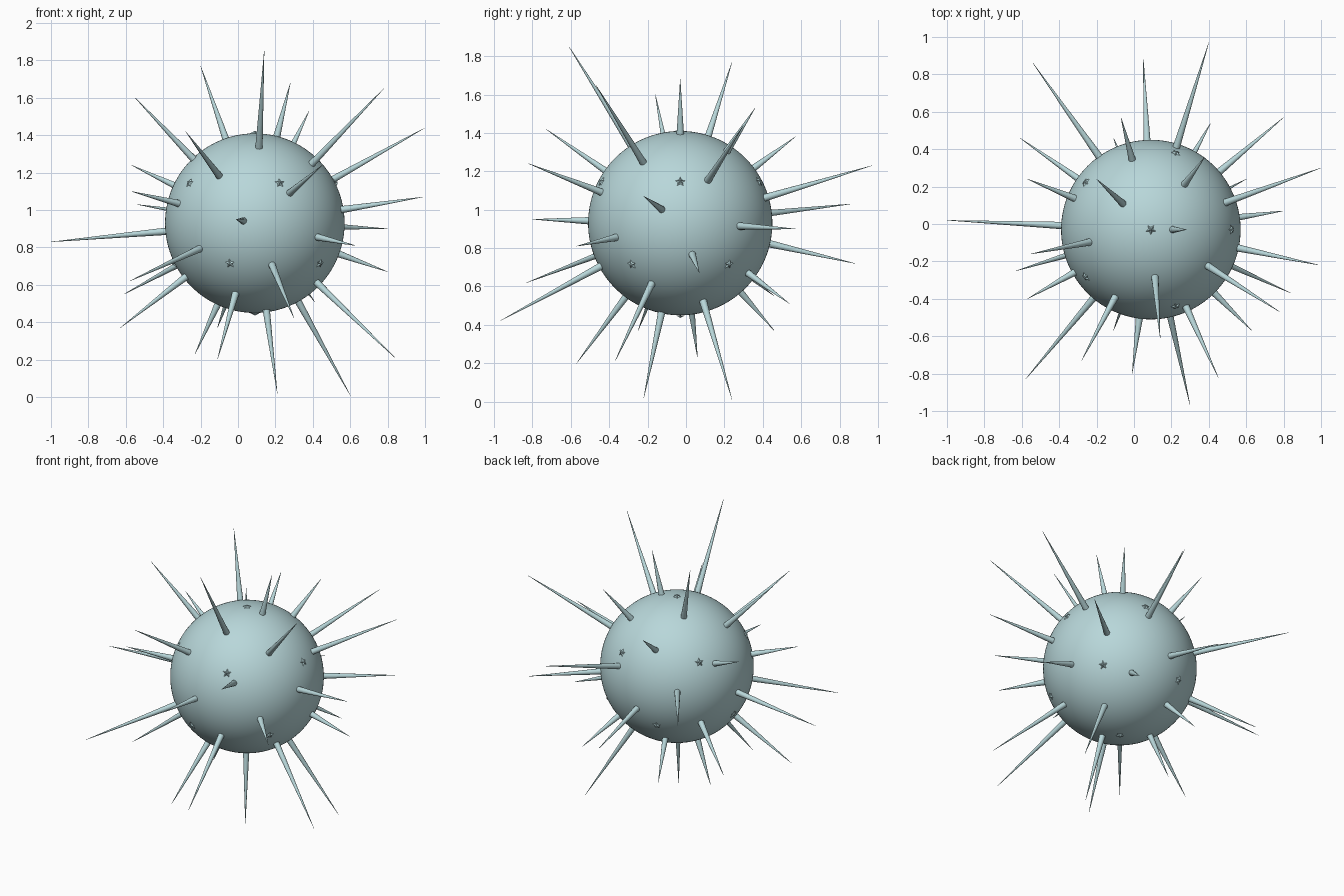
import bpy, bmesh, math
from mathutils import Vector, Matrix

cube = bpy.data.objects.get("Cube")
if cube:
    bpy.data.objects.remove(cube)

CENTRE = Vector((0.09, -0.03, 0.93))
RADIUS = 0.48

# Single pale blue-grey colour
shell = bpy.data.materials.new("pale_blue_grey")
shell.use_nodes = True
colour = (0.48, 0.68, 0.70, 1.0)
shell.diffuse_color = colour
shell.node_tree.nodes["Principled BSDF"].inputs["Base Color"].default_value = colour


def add_object(name, bm, matrix, sharp_angle):
    """Turn a bmesh into a placed, shaded object."""
    bmesh.ops.recalc_face_normals(bm, faces=bm.faces)
    mesh = bpy.data.meshes.new(name)
    bm.to_mesh(mesh)
    bm.free()
    mesh.materials.append(shell)
    obj = bpy.data.objects.new(name, mesh)
    obj.matrix_world = matrix
    bpy.context.collection.objects.link(obj)
    bpy.ops.object.select_all(action="DESELECT")
    obj.select_set(True)
    bpy.context.view_layer.objects.active = obj
    bpy.ops.object.shade_smooth_by_angle(angle=math.radians(sharp_angle))
    return obj


def outward(direction, distance):
    """Frame on a ray from the centre: local z points out, local y leans to the top."""
    turn = direction.to_track_quat("Z", "Y").to_matrix().to_4x4()
    return Matrix.Translation(CENTRE + direction * distance) @ turn


def add_spike(name, tip):
    """Slender radial cone ending at the tip."""
    ray = Vector(tip) - CENTRE
    start = RADIUS - 0.015
    length = ray.length - start
    bm = bmesh.new()
    bmesh.ops.create_cone(bm, cap_ends=True, segments=12, radius1=0.02,
                          radius2=0.0008, depth=length)
    bmesh.ops.translate(bm, verts=bm.verts, vec=(0, 0, length / 2))
    add_object(name, bm, outward(ray.normalized(), start), 50)


def add_star(name, direction):
    """Small raised five-pointed star."""
    bm = bmesh.new()
    rim = []
    for i in range(10):
        angle = math.pi / 2 + i * math.pi / 5
        reach = 0.013 if i % 2 else 0.028
        rim.append(bm.verts.new((reach * math.cos(angle), reach * math.sin(angle), 0)))
    peak = bm.verts.new((0, 0, 0.014))
    for i, vert in enumerate(rim):
        bm.faces.new((vert, rim[(i + 1) % 10], peak))
    add_object(name, bm, outward(direction, RADIUS), 10)


# Round body
bm = bmesh.new()
bmesh.ops.create_icosphere(bm, subdivisions=6, radius=RADIUS)
add_object("round_body", bm, Matrix.Translation(CENTRE), 60)

# Spike tips, grouped by height
spike_tips = {
    "top_spike": [
        (-.2, .24, 1.77), (.14, -.61, 1.85), (.28, -.03, 1.68),
        (.38, .36, 1.53), (-.55, -.16, 1.6)],
    "upper_spike": [
        (.78, -.47, 1.65), (1, .3, 1.44), (.45, -.82, 1.24), (-.28, -.73, 1.42),
        (-.57, .24, 1.24), (-.07, .57, 1.38), (.4, .97, 1.23), (-.57, -.4, 1.1)],
    "middle_spike": [
        (-.54, .86, 1.03), (.99, -.22, 1.07), (-.01, -.8, .95), (.8, .57, .9),
        (-1, .02, .83), (.63, -.57, .81), (.05, .88, .72), (.8, .07, .67)],
    "lower_spike": [
        (-.58, -.83, .62), (-.61, .46, .55), (.41, .54, .51),
        (.3, -.97, .42), (-.63, -.25, .37), (-.11, .46, .37)],
    "bottom_spike": [
        (.84, -.37, .21), (-.11, -.57, .2), (-.23, .06, .23),
        (.21, -.22, .02), (.6, .24, .01)],
}
for group, tips in spike_tips.items():
    for number, tip in enumerate(tips, start=1):
        add_spike(f"{group}_{number}", tip)

# Stars on both poles and on two staggered rings of five
add_star("star_top", Vector((0, 0, 1)))
add_star("star_bottom", Vector((0, 0, -1)))
height = 1 / math.sqrt(5)
for side, name in ((1, "upper"), (-1, "lower")):
    for i in range(5):
        turn = math.tau * i / 5 + (0 if side > 0 else math.pi / 5)
        add_star(f"star_{name}_{i + 1}",
                 Vector((2 * height * math.cos(turn), 2 * height * math.sin(turn), side * height)))
